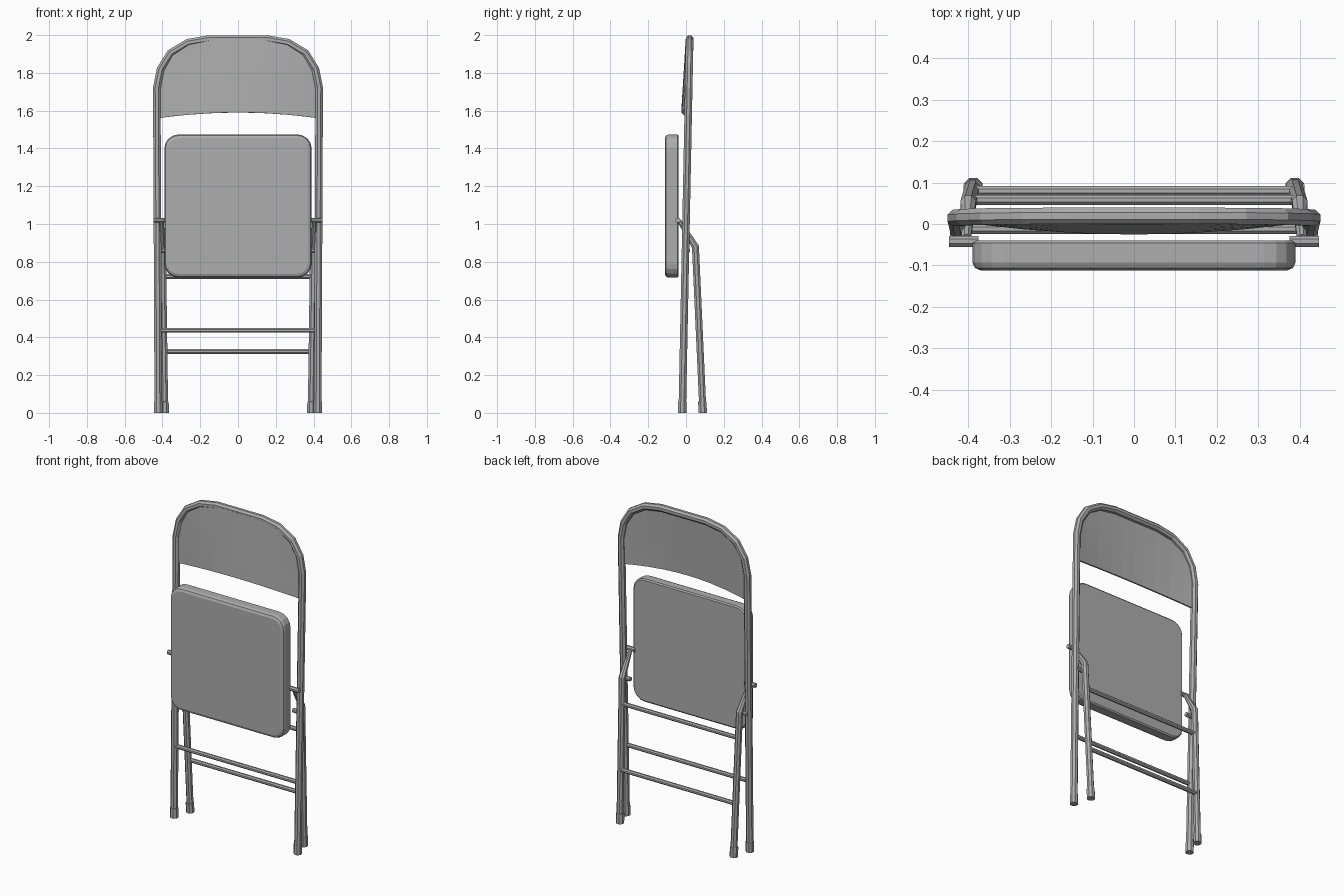
import bpy, bmesh, math
from mathutils import Vector

if "Cube" in bpy.data.objects:
    bpy.data.objects.remove(bpy.data.objects["Cube"])

metal = bpy.data.materials.new("grey_metal")
metal.diffuse_color = (0.42, 0.42, 0.42, 1)
metal.use_nodes = True
metal.node_tree.nodes["Principled BSDF"].inputs["Base Color"].default_value = metal.diffuse_color


def finish(bm, name):
    bmesh.ops.recalc_face_normals(bm, faces=bm.faces)
    me = bpy.data.meshes.new(name)
    bm.to_mesh(me)
    bm.free()
    me.materials.append(metal)
    ob = bpy.data.objects.new(name, me)
    bpy.context.collection.objects.link(ob)
    return ob


def tube(name, path, radius, ref, sides=8, end_scale=1.0):
    """Sweep a polygon along a path with mitred joints; ref is normal to the bend plane."""
    pts = [Vector(p) for p in path]
    bm = bmesh.new()
    rings = []
    for i, p in enumerate(pts):
        a = (p - pts[i - 1]).normalized() if i else (pts[1] - p).normalized()
        b = (pts[i + 1] - p).normalized() if i < len(pts) - 1 else a
        t = (a + b).normalized()
        u = (Vector(ref) - t * t.dot(Vector(ref))).normalized()
        v = t.cross(u) / max(t.dot(a), 0.5)
        r = radius * (end_scale if i == len(pts) - 1 else 1)
        ring = []
        for k in range(sides):
            ang = 2 * math.pi * (k + 0.5) / sides
            ring.append(bm.verts.new(p + (u * math.cos(ang) + v * math.sin(ang)) * r))
        rings.append(ring)
    for r0, r1 in zip(rings, rings[1:]):
        for k in range(sides):
            n = (k + 1) % sides
            bm.faces.new((r0[k], r0[n], r1[n], r1[k]))
    bm.faces.new(rings[0])
    bm.faces.new(rings[-1])
    return finish(bm, name)


def frame_y(z):
    return -0.02 + 0.02 * z


# Front legs and back hoop in one bent tube
half = [(0.422, 0), (0.43, 1.72), (0.41, 1.82), (0.357, 1.905), (0.265, 1.96), (0.155, 1.979)]
outline = half + [(-x, z) for x, z in reversed(half)]
tube("front_frame", [(x, frame_y(z), z) for x, z in outline], 0.0215, (0, 1, 0))

# Rear legs, pivots and feet on both sides
for s, side in ((1, "left"), (-1, "right")):
    tube(f"rear_leg_{side}", [(s * 0.388, 0.09, 0), (s * 0.4, 0.05, 0.88),
                              (s * 0.405, -0.035, 1.015)], 0.02, (1, 0, 0), end_scale=0.6)
    tube(f"seat_pivot_{side}", [(s * 0.375, -0.042, 1.02), (s * 0.447, -0.042, 1.02)],
         0.014, (0, 0, 1))
    tube(f"leg_pivot_{side}", [(s * 0.37, 0.01, 0.86), (s * 0.43, 0.01, 0.86)],
         0.013, (0, 0, 1))
    tube(f"front_foot_{side}", [(s * 0.422, -0.02, 0), (s * 0.4223, -0.019, 0.06)],
         0.024, (0, 1, 0))
    tube(f"rear_foot_{side}", [(s * 0.388, 0.089, 0), (s * 0.389, 0.086, 0.06)],
         0.024, (1, 0, 0))

# Cross bars between the legs
for name, x, y, z in (("front_bar", 0.42, -0.012, 0.437), ("rear_lower_bar", 0.39, 0.08, 0.325),
                      ("rear_upper_bar", 0.395, 0.058, 0.722)):
    tube(name, [(-x, y, z), (x, y, z)], 0.013, (0, 0, 1))

# Folded seat: rounded rectangle slab with a softened front rim
def seat_ring(bm, y, inset):
    verts = []
    r = 0.075 - inset
    for q, (sx, sz) in enumerate(((1, 1), (-1, 1), (-1, -1), (1, -1))):
        for k in range(5):
            a = math.pi / 2 * (q + k / 4)
            verts.append(bm.verts.new((sx * 0.315 + r * math.cos(a), y,
                                       1.095 + sz * 0.304 + r * math.sin(a))))
    return verts


bm = bmesh.new()
rings = [seat_ring(bm, y, i) for y, i in ((-0.04, 0.008), (-0.046, 0), (-0.093, 0),
                                          (-0.106, 0.006), (-0.112, 0.02))]
for r0, r1 in zip(rings, rings[1:]):
    for k in range(len(r0)):
        n = (k + 1) % len(r0)
        bm.faces.new((r0[k], r0[n], r1[n], r1[k]))
bm.faces.new(rings[0])
bm.faces.new(rings[-1])
finish(bm, "seat")

# Bowed backrest sheet filling the hoop
hoop = [(0.43, 1.5)] + half[1:] + [(0, 1.979)]


def hoop_top(x):
    for (x0, z0), (x1, z1) in zip(hoop, hoop[1:]):
        if x1 <= x <= x0:
            return z0 + (z1 - z0) * (x0 - x) / max(x0 - x1, 1e-6)
    return 1.72


bm = bmesh.new()
xs = [0.425, 0.41, 0.357, 0.265, 0.155, 0.08]
xs = xs + [0] + [-x for x in reversed(xs)]
cols = []
for x in xs:
    f = 1 - (x / 0.425) ** 2
    low, high = 1.56 + 0.03 * f, hoop_top(abs(x))
    col = []
    for j in range(6):
        z = low + (high - low) * j / 5
        fade = 1 - 0.5 * max(0, (z - 1.6) / 0.38)
        col.append(bm.verts.new((x, frame_y(z) - 0.032 * f * fade, z)))
    cols.append(col)
for c0, c1 in zip(cols, cols[1:]):
    for j in range(5):
        bm.faces.new((c0[j], c1[j], c1[j + 1], c0[j + 1]))
back = finish(bm, "backrest")
mod = back.modifiers.new("thickness", "SOLIDIFY")
mod.thickness = 0.01
mod.offset = 0
